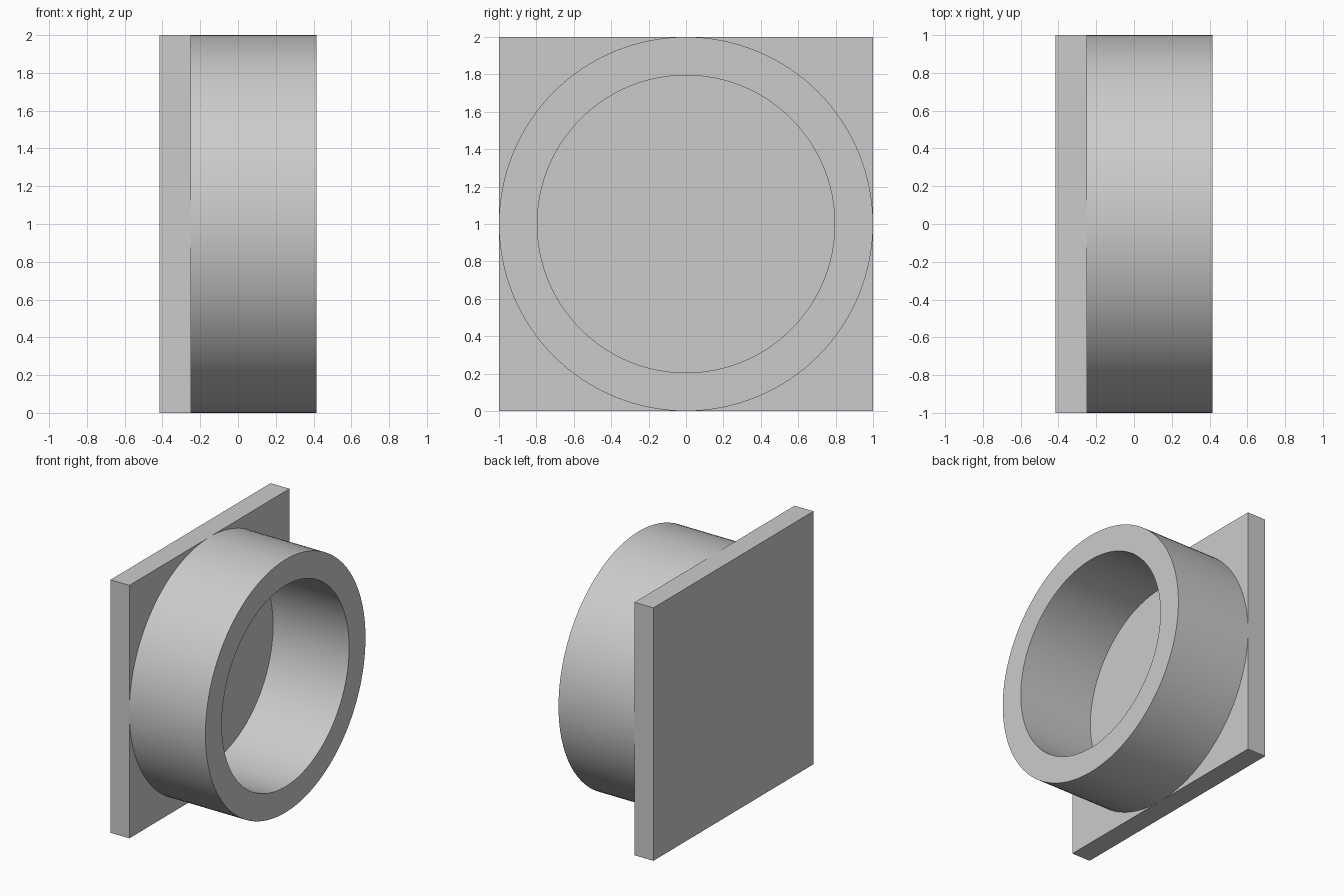
import bpy, bmesh, math
from mathutils import Matrix, Vector

if "Cube" in bpy.data.objects:
    bpy.data.objects.remove(bpy.data.objects["Cube"], do_unlink=True)

BACK, SEAT, RIM = -0.415, -0.25, 0.415   # x of plate back, plate face, collar rim
OUTER, INNER = 1.0, 0.795
CENTRE = Vector((0, 0, 1))

grey = bpy.data.materials.new("light_grey")
grey.use_nodes = True
grey.diffuse_color = (0.6, 0.6, 0.6, 1)
grey.node_tree.nodes["Principled BSDF"].inputs["Base Color"].default_value = (0.6, 0.6, 0.6, 1)


def make_object(name, bm):
    bmesh.ops.recalc_face_normals(bm, faces=bm.faces)
    mesh = bpy.data.meshes.new(name)
    bm.to_mesh(mesh)
    bm.free()
    mesh.materials.append(grey)
    obj = bpy.data.objects.new(name, mesh)
    bpy.context.collection.objects.link(obj)
    return obj


# Square mounting plate
bm = bmesh.new()
bmesh.ops.create_cube(bm, size=1, matrix=Matrix.Translation(((BACK + SEAT) / 2, 0, 1))
                      @ Matrix.Diagonal((SEAT - BACK, 2, 2, 1)))
make_object("mounting_plate", bm)

# Round collar: a profile spun about the x axis, its hidden seat left open on the plate
bm = bmesh.new()
profile = [(SEAT, OUTER), (RIM, OUTER), (RIM, INNER), (SEAT, INNER)]
verts = [bm.verts.new((x, 0, 1 + r)) for x, r in profile]
edges = [bm.edges.new(pair) for pair in zip(verts, verts[1:])]
bmesh.ops.spin(bm, geom=verts + edges, cent=CENTRE, axis=(1, 0, 0),
               angle=math.tau, steps=128, use_merge=True)
bmesh.ops.remove_doubles(bm, verts=bm.verts, dist=0.0001)
collar = make_object("round_collar", bm)

# Smooth the round walls, keep the rim edges sharp
bpy.ops.object.select_all(action='DESELECT')
collar.select_set(True)
bpy.context.view_layer.objects.active = collar
bpy.ops.object.shade_smooth_by_angle(angle=math.radians(30))
